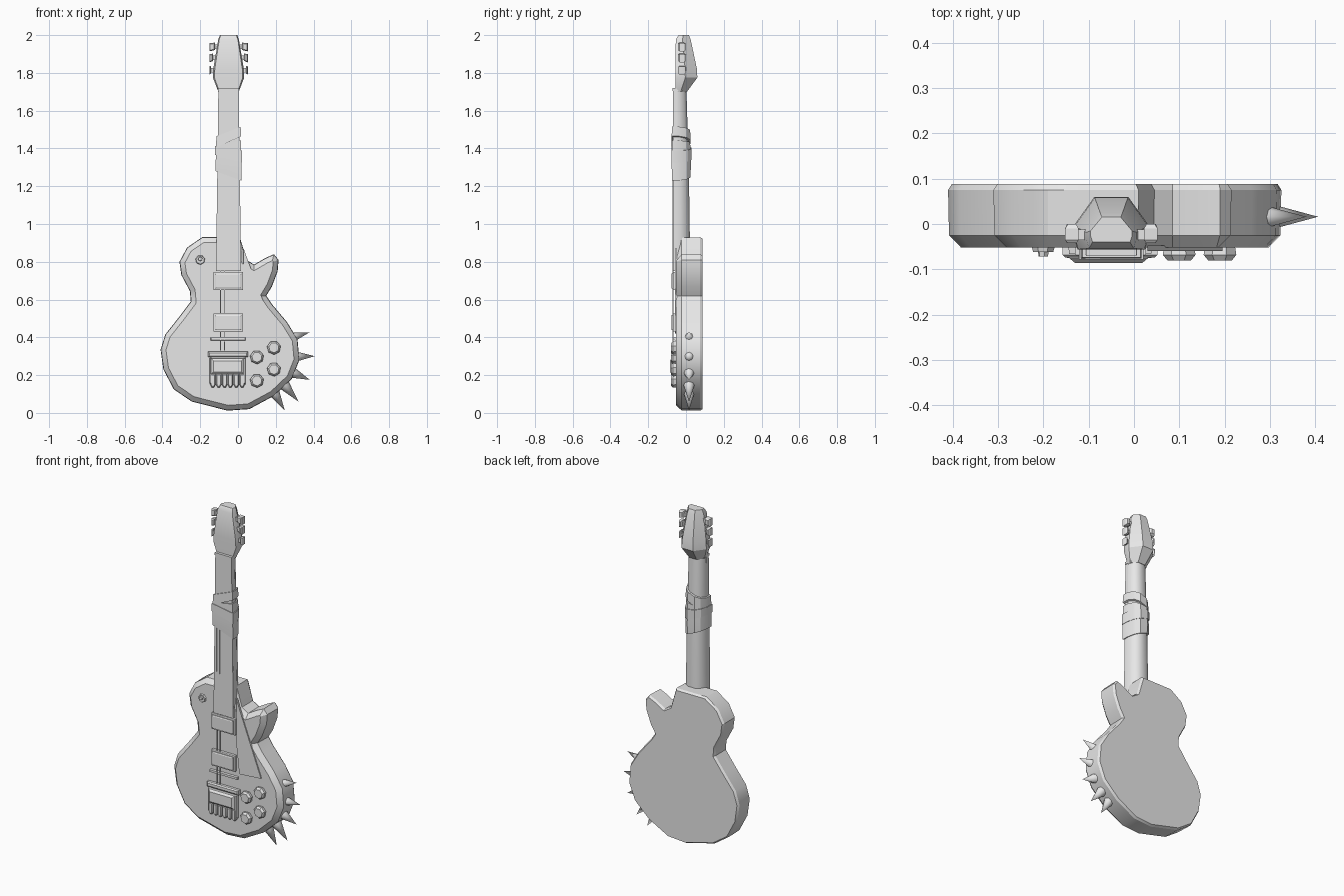
import bpy, bmesh, math
from mathutils import Vector

if "Cube" in bpy.data.objects:
    bpy.data.objects.remove(bpy.data.objects["Cube"])

grey = bpy.data.materials.new("plain grey")
grey.use_nodes = True
grey.diffuse_color = (0.8, 0.8, 0.8, 1)
grey.node_tree.nodes["Principled BSDF"].inputs["Base Color"].default_value = (0.8, 0.8, 0.8, 1)

CX = -0.05     # neck centre line
FACE = -0.052  # front of the body


def finish(name, bm, angle=30):
    bmesh.ops.recalc_face_normals(bm, faces=bm.faces)
    mesh = bpy.data.meshes.new(name)
    bm.to_mesh(mesh)
    bm.free()
    mesh.materials.append(grey)
    ob = bpy.data.objects.new(name, mesh)
    bpy.context.collection.objects.link(ob)
    bpy.ops.object.select_all(action='DESELECT')
    ob.select_set(True)
    bpy.context.view_layer.objects.active = ob
    bpy.ops.object.shade_smooth_by_angle(angle=math.radians(angle))
    return ob


def skin(bm, rings):
    """Join rings of points with quads and cap both ends."""
    loops = [[bm.verts.new(p) for p in ring] for ring in rings]
    n = len(loops[0])
    for a, b in zip(loops, loops[1:]):
        for i in range(n):
            j = (i + 1) % n
            bm.faces.new((a[i], a[j], b[j], b[i]))
    bm.faces.new(loops[0])
    bm.faces.new(loops[-1])


def inset(points, d):
    """Move each corner of an outline inwards by d along its mitre."""
    pts = [Vector(p) for p in points]
    n = len(pts)
    area = sum(pts[i].cross(pts[(i + 1) % n]) for i in range(n))
    side = 1 if area > 0 else -1
    out = []
    for i, p in enumerate(pts):
        a = (p - pts[i - 1]).normalized()
        b = (pts[(i + 1) % n] - p).normalized()
        na, nb = Vector((-a.y, a.x)) * side, Vector((-b.y, b.x)) * side
        out.append(p + (na + nb) * d / max(1 + na.dot(nb), 0.5))
    return out


def prism(name, outline, layers, angle=30):
    """Stack an x-z outline along y; layers are (y, inset)."""
    bm = bmesh.new()
    skin(bm, [[(p[0], y, p[1]) for p in inset(outline, d)] for y, d in layers])
    return finish(name, bm, angle)


def rect(x0, x1, z0, z1):
    return [(x0, z0), (x1, z0), (x1, z1), (x0, z1)]


def ngon(x, z, r, n):
    return [(x + r * math.cos(math.tau * (i + .3) / n),
             z + r * math.sin(math.tau * (i + .3) / n)) for i in range(n)]


def loft(name, section, stations, angle=30):
    """Stations are (z, half width, front y, back y, sideways tilt)."""
    bm = bmesh.new()
    skin(bm, [[(CX + u * w, f + v * (b - f), z + u * tilt) for u, v in section]
              for z, w, f, b, tilt in stations])
    return finish(name, bm, angle)


# Body with soft front edge
outline = [(-.11, .93), (-.19, .93), (-.27, .875), (-.31, .80), (-.30, .73),
           (-.255, .645), (-.25, .59), (-.31, .51), (-.385, .415), (-.41, .335),
           (-.395, .23), (-.34, .125), (-.245, .06), (-.055, .012), (.06, .02),
           (.19, .09), (.285, .18), (.325, .28), (.315, .39), (.26, .48),
           (.18, .575), (.15, .62), (.18, .67), (.21, .75), (.215, .81),
           (.19, .84), (.145, .82), (.085, .785), (.045, .81), (.025, .88), (.01, .93)]
prism("body", outline, [(FACE, .028), (-.025, .002), (.075, 0), (.088, .008)])

# Pickguard
prism("pickguard", [(.03, .87), (.055, .8), (.195, .43), (.05, .42), (.03, .6)],
      [(FACE + .005, 0), (FACE - .007, 0)])

# Neck and its fretboard
round_back = [(-1, 0), (1, 0), (1, .4), (.75, .8), (.35, 1), (-.35, 1), (-.75, .8), (-1, .4)]
loft("neck", round_back, [(.75, .066, -.062, .02, 0), (.95, .064, -.063, .02, 0),
                          (1.3, .059, -.063, .015, 0), (1.715, .053, -.065, .002, 0)], 40)
fret_section = [(-1, 0), (1, 0), (1, 1), (-1, 1)]
loft("fretboard", fret_section, [(.75, .066, -.068, -.045, 0), (1.71, .054, -.068, -.045, 0)])

# Tape wound around the neck
loft("lower_wrap", round_back, [(1.255, .069, -.073, .024, -.025),
                                (1.32, .068, -.076, .026, -.015),
                                (1.43, .065, -.074, .022, .012)])
loft("upper_wrap", round_back, [(1.435, .067, -.076, .024, .03),
                                (1.49, .064, -.074, .022, .025)])
loft("middle_wrap", round_back, [(1.345, .071, -.078, .028, -.02),
                                 (1.40, .071, -.078, .028, -.012)])

# Headstock
head_section = [(-.9, 0), (.9, 0), (1, .25), (1, .45), (.45, 1), (-.45, 1), (-1, .45), (-1, .25)]
loft("headstock", head_section, [(1.70, .054, -.055, .005, 0), (1.775, .083, -.056, .06, 0),
                                 (1.82, .081, -.056, .058, 0), (1.975, .055, -.054, .025, 0),
                                 (2.0, .046, -.04, .015, 0)])
loft("nut", fret_section, [(1.705, .056, -.071, -.02, 0), (1.72, .056, -.071, -.02, 0)])

# Tuning pegs, three per side
for i, (z, start) in enumerate([(1.815, .07), (1.88, .06), (1.938, .05)]):
    for side, label in ((-1, "right"), (1, "left")):
        a, m, b = CX + side * start, CX + side * (start + .022), CX + side * .102
        prism(f"peg_post_{label}_{i + 1}", rect(min(a, m), max(a, m), z - .012, z + .012),
              [(-.035, 0), (-.012, 0)])
        prism(f"peg_{label}_{i + 1}",
              [(m, z - .017), (b, z - .024), (b, z + .02), (m, z + .022)],
              [(-.042, .005), (-.035, 0), (-.01, 0), (0, .006)])

# Pickups: frame and raised cover
for name, z in (("neck_pickup", .698), ("bridge_pickup", .478)):
    prism(name + "_frame", rect(-.13, .027, z - .048, z + .048),
          [(FACE + .005, 0), (-.068, 0), (-.07, .003)])
    prism(name + "_cover", rect(-.122, .019, z - .04, z + .04),
          [(-.066, 0), (-.075, 0), (-.078, .005)])

# Bridge bar and tailpiece
prism("bridge_bar", rect(-.145, .04, .383, .4), [(FACE + .005, 0), (-.066, .002)])
prism("tailpiece_bar", rect(-.158, .052, .295, .325), [(FACE + .005, 0), (-.068, 0), (-.074, .007)])
prism("tailpiece_base", rect(-.15, .04, .15, .3), [(FACE + .005, 0), (-.06, .002)])
prism("tailpiece_block", rect(-.142, .03, .205, .288), [(FACE, 0), (-.076, 0), (-.086, .012)])
for i in range(2):
    x = (-.15, .028)[i]
    prism(f"tailpiece_side_{i + 1}", rect(x, x + .012, .155, .29), [(FACE, 0), (-.075, .002)])
for i in range(6):
    x = -.147 + i * .031
    prism(f"saddle_{i + 1}", [(x, .205), (x, .15), (x + .008, .135), (x + .02, .135),
                              (x + .028, .15), (x + .028, .205)],
          [(FACE, 0), (-.07, 0), (-.076, .005)])

# Control knobs and switch
for i, (x, z) in enumerate([(.19, .345), (.1, .295), (.19, .23), (.1, .17)]):
    prism(f"knob_{i + 1}", ngon(x, z, .037, 7),
          [(FACE + .005, .003), (-.068, 0), (-.08, .009)])
prism("switch_plate", ngon(-.2, .81, .027, 7), [(FACE + .005, 0), (-.062, .004)])
prism("switch_tip", ngon(-.2, .815, .014, 6), [(FACE, 0), (-.072, .003)])

# Strings
for i, x in enumerate((-.095, -.075)):
    prism(f"string_{i + 1}", [(x - .002, 1.27), (x + .002, 1.27), (x + .005, .33), (x + .001, .33)],
          [(-.066, 0), (-.071, 0)])

# Spikes around the lower edge
spikes = [((.27, .395), (.38, .427)), ((.295, .298), (.406, .30)), ((.285, .215), (.38, .175)),
          ((.245, .148), (.32, .06)), ((.19, .11), (.248, .012))]
for i, (base, tip) in enumerate(spikes):
    a, b = Vector((base[0], .016, base[1])), Vector((tip[0], .016, tip[1]))
    axis = b - a
    bm = bmesh.new()
    bmesh.ops.create_cone(bm, cap_ends=True, segments=8, radius1=.03, radius2=0, depth=axis.length)
    bmesh.ops.rotate(bm, verts=bm.verts, matrix=Vector((0, 0, 1)).rotation_difference(axis).to_matrix())
    bmesh.ops.translate(bm, verts=bm.verts, vec=(a + b) / 2)
    finish(f"spike_{i + 1}", bm, 50)
